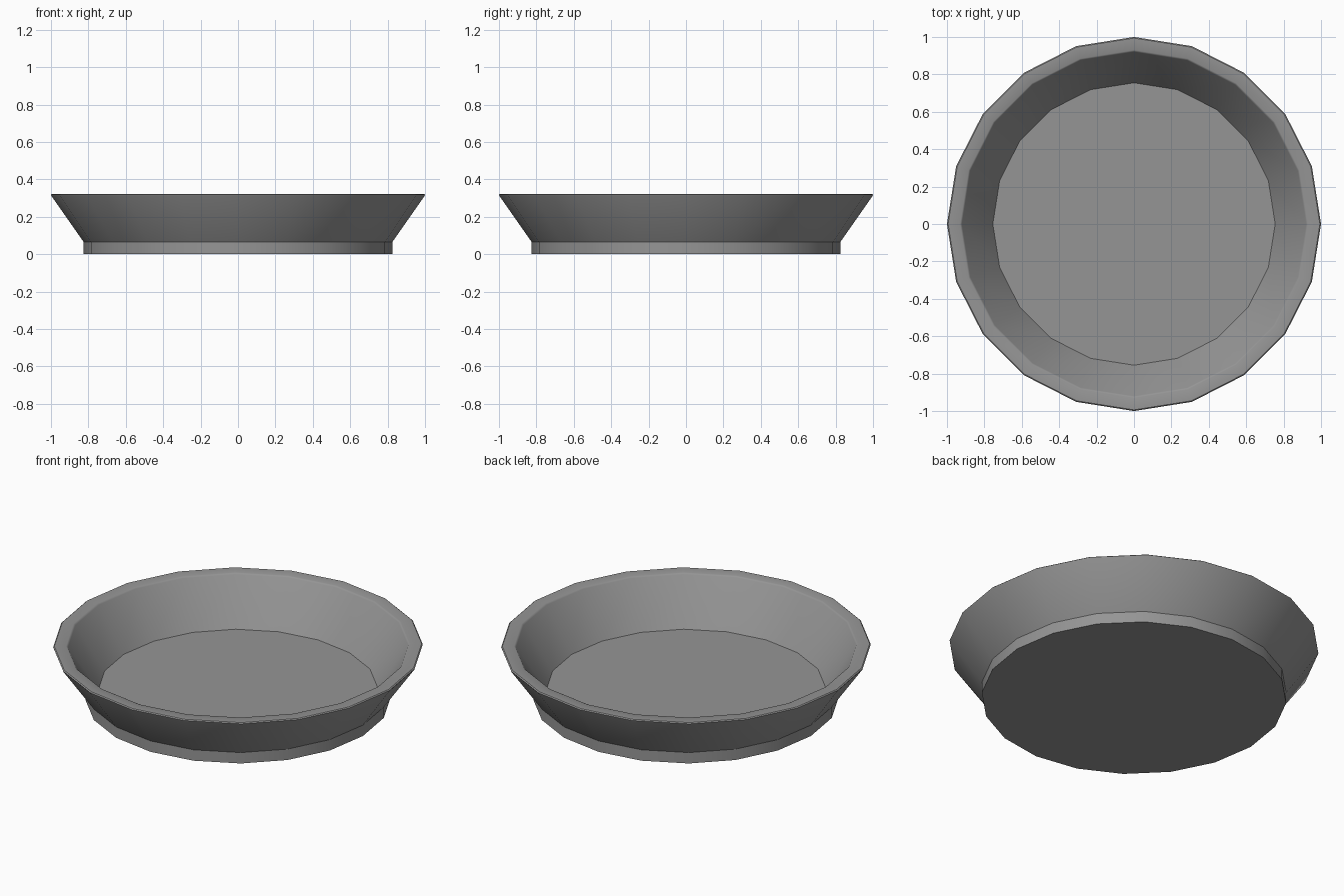
import bpy, bmesh, math

if "Cube" in bpy.data.objects:
    bpy.data.objects.remove(bpy.data.objects["Cube"])

SIDES = 20
# Radius/height profile: base, foot ring, flared wall, thin lip, inner wall, floor
PROFILE = [(0.825, 0.0), (0.825, 0.065), (0.998, 0.312), (1.0, 0.318),
           (0.994, 0.323), (0.93, 0.323), (0.924, 0.320), (0.920, 0.315),
           (0.755, 0.065)]

bm = bmesh.new()
rings = []
for r, z in PROFILE:
    rings.append([bm.verts.new((r * math.cos(2 * math.pi * i / SIDES),
                                r * math.sin(2 * math.pi * i / SIDES), z))
                  for i in range(SIDES)])

# Walls between neighbouring rings
for a, b in zip(rings, rings[1:]):
    for i in range(SIDES):
        j = (i + 1) % SIDES
        bm.faces.new((a[i], a[j], b[j], b[i]))

# Underside and inner floor
bm.faces.new(rings[0][::-1])
bm.faces.new(rings[-1])
bmesh.ops.recalc_face_normals(bm, faces=bm.faces)

mesh = bpy.data.meshes.new("dish")
bm.to_mesh(mesh)
bm.free()
dish = bpy.data.objects.new("dish", mesh)
bpy.context.collection.objects.link(dish)

# Dark grey surface
dark_grey = bpy.data.materials.new("dark_grey")
dark_grey.diffuse_color = (0.3, 0.3, 0.3, 1.0)
dark_grey.use_nodes = True
dark_grey.node_tree.nodes["Principled BSDF"].inputs["Base Color"].default_value = dark_grey.diffuse_color
mesh.materials.append(dark_grey)

# Smooth walls, sharp foot and floor edges
bpy.context.view_layer.objects.active = dish
dish.select_set(True)
bpy.ops.object.shade_smooth_by_angle(angle=math.radians(32))
